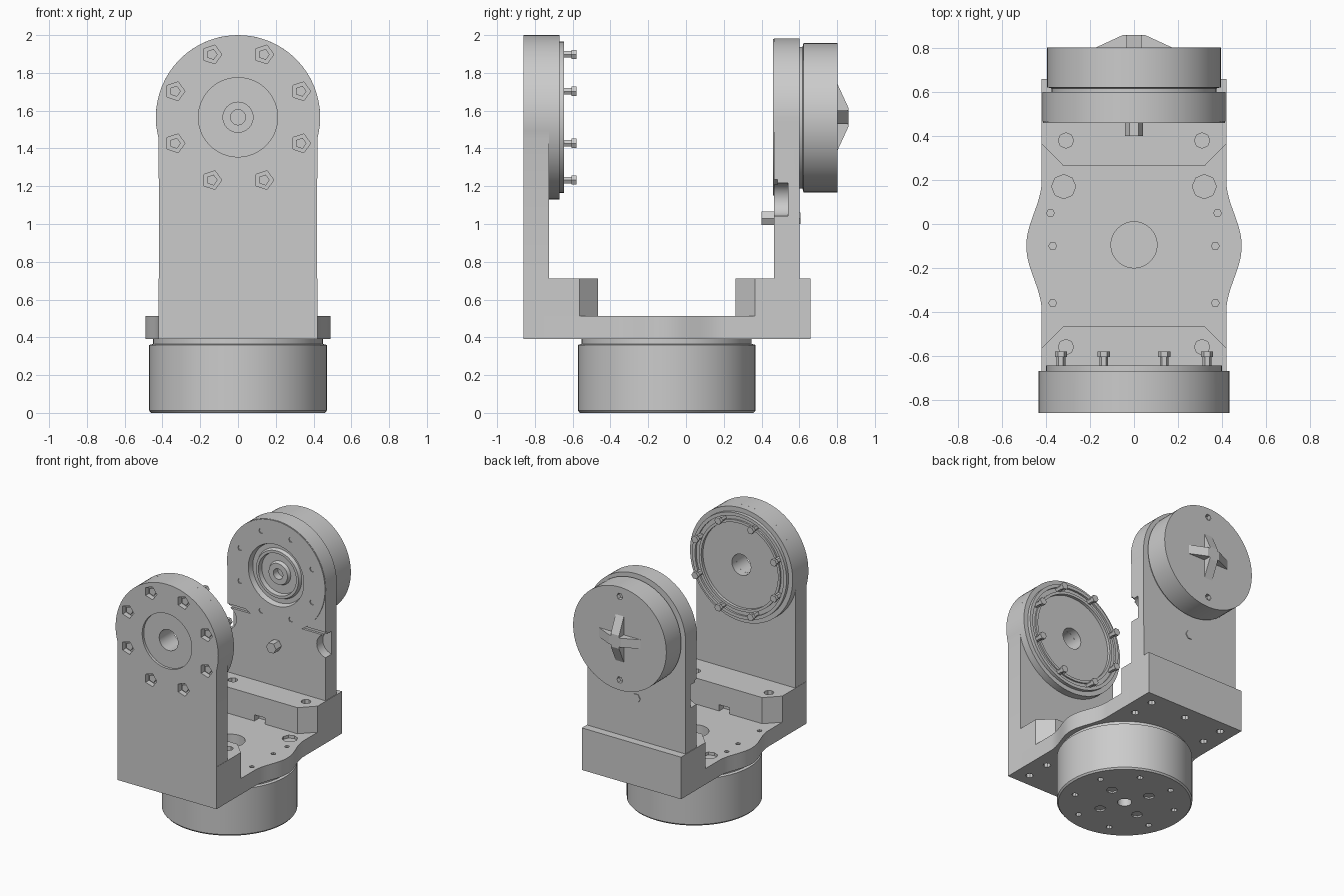
import bpy, bmesh, math
from mathutils import Vector

if "Cube" in bpy.data.objects:
    bpy.data.objects.remove(bpy.data.objects["Cube"])

PIVOT = 1.565          # height of the tilt axis
BASE_Y = -0.102        # centre of the pan motor


def finish(name, bm, smooth=True):
    bmesh.ops.remove_doubles(bm, verts=bm.verts, dist=1e-5)
    bmesh.ops.recalc_face_normals(bm, faces=bm.faces)
    me = bpy.data.meshes.new(name)
    bm.to_mesh(me)
    bm.free()
    ob = bpy.data.objects.new(name, me)
    bpy.context.collection.objects.link(ob)
    if smooth:
        shade(ob)
    return ob


def shade(ob):
    bpy.ops.object.select_all(action='DESELECT')
    bpy.context.view_layer.objects.active = ob
    ob.select_set(True)
    bpy.ops.object.shade_smooth_by_angle(angle=math.radians(25))


def put(axis, u, v, h):
    return {'z': Vector((u, v, h)), 'y': Vector((u, h, v)), 'x': Vector((h, u, v))}[axis]


def prism(name, pts, axis, a, b, smooth=True):
    """Extrude a flat outline along an axis from a to b."""
    bm = bmesh.new()
    lo = [bm.verts.new(put(axis, u, v, a)) for u, v in pts]
    hi = [bm.verts.new(put(axis, u, v, b)) for u, v in pts]
    n = len(pts)
    bm.faces.new(lo)
    bm.faces.new(hi)
    for i in range(n):
        j = (i + 1) % n
        bm.faces.new((lo[i], lo[j], hi[j], hi[i]))
    return finish(name, bm, smooth)


def circle(u, v, r, n):
    return [(u + r * math.cos(math.tau * i / n), v + r * math.sin(math.tau * i / n)) for i in range(n)]


def cyl(name, axis, u, v, r, a, b, n=32, smooth=True):
    return prism(name, circle(u, v, r, n), axis, a, b, smooth)


def lathe(name, axis, u, v, profile, n=64):
    """Spin a closed ring section (radius, height) about an axis."""
    bm = bmesh.new()
    rings = [[bm.verts.new(put(axis, p, q, h)) for p, q in circle(u, v, r, n)] for r, h in profile]
    for k in range(len(rings)):
        A, B = rings[k], rings[(k + 1) % len(rings)]
        for i in range(n):
            j = (i + 1) % n
            bm.faces.new((A[i], A[j], B[j], B[i]))
    return finish(name, bm)


def box(x0, x1, y0, y1, z0, z1):
    return prism("cutter", [(x0, y0), (x1, y0), (x1, y1), (x0, y1)], 'z', z0, z1)


def cut(ob, cutters, op='DIFFERENCE'):
    """Apply a boolean per helper, then remove the helpers."""
    for c in cutters:
        c.hide_render = True
        m = ob.modifiers.new("cut", 'BOOLEAN')
        m.operation, m.object, m.solver = op, c, 'EXACT'
    dg = bpy.context.evaluated_depsgraph_get()
    me = bpy.data.meshes.new_from_object(ob.evaluated_get(dg))
    ob.modifiers.clear()
    ob.data = me
    for c in cutters:
        bpy.data.objects.remove(c)
    shade(ob)


def around(n, r, start, u, v):
    return [(u + r * math.cos(start + math.tau * i / n), v + r * math.sin(start + math.tau * i / n))
            for i in range(n)]


def drill(axis, spots, r, a, b, n=8):
    return [cyl("cutter", axis, u, v, r, a, b, n) for u, v in spots]


def both(*spots):
    return [(s * x, y) for x, y in spots for s in (1, -1)]


def arm_outline(w, z0, r, tilt):
    arc = [math.radians(-tilt + (180 + 2 * tilt) * i / 40) for i in range(41)]
    return [(-w, z0), (w, z0)] + [(r * math.cos(t), PIVOT + r * math.sin(t)) for t in arc]


# pan motor under the bracket
pan = lathe("pan_motor", 'z', 0, BASE_Y,
            [(0.05, 0.06), (0.05, 0), (0.46, 0), (0.47, 0.012), (0.47, 0.36), (0.45, 0.365), (0.45, 0.39), (0, 0.39), (0, 0.06)])
cut(pan, drill('z', around(8, 0.36, 0.39, 0, BASE_Y), 0.022, -0.1, 0.05)
    + drill('z', around(4, 0.19, 0.4, 0, BASE_Y), 0.04, -0.1, 0.012))

# bracket floor with bulged sides
side = [(0.42, -0.86)]
for i in range(25):
    y = -0.4 + 0.6 * i / 24
    side.append((0.42 + 0.035 * (1 + math.cos(math.pi * (y + 0.1) / 0.3)), y))
side.append((0.42, 0.66))
floor = prism("bracket_floor", side + [(-x, y) for x, y in reversed(side)], 'z', 0.39, 0.512)
cut(floor, [cyl("cutter", 'z', 0, -0.095, 0.105, 0.3, 0.6, 32)]
    + drill('z', both((0.38, 0.05), (0.37, -0.1), (0.37, -0.36)), 0.018, 0.44, 0.6, 6)
    + drill('z', both((0.32, 0.17)), 0.055, 0.49, 0.6, 8)
    + drill('z', both((0.31, 0.38), (0.31, 0.56), (0.31, -0.57), (0.31, -0.76))
            + [(0, 0.55), (0, -0.74)], 0.028, 0.3, 0.44))

# chamfered arm feet
front_foot = prism("front_foot", [(-0.42, -0.86), (0.42, -0.86), (0.42, -0.565), (0.32, -0.465),
                                  (-0.32, -0.465), (-0.42, -0.565)], 'z', 0.512, 0.712)
back_foot = prism("back_foot", [(-0.42, 0.66), (0.42, 0.66), (0.42, 0.365), (0.32, 0.263),
                                (-0.32, 0.263), (-0.42, 0.365)], 'z', 0.512, 0.712)
cut(front_foot, drill('z', both((0.31, -0.56)), 0.035, 0.64, 0.8)
    + [box(-0.045, 0.045, -0.52, -0.4, 0.5, 0.56)])
cut(back_foot, drill('z', both((0.31, 0.38)), 0.035, 0.64, 0.8)
    + [box(-0.045, 0.045, 0.2, 0.32, 0.5, 0.56)])

# front arm with counterbored screw circle
bolts = around(8, 0.36, math.pi / 8, 0, PIVOT)
front_arm = prism("front_arm", arm_outline(0.418, 0.712, 0.435, 15), 'y', -0.86, -0.725)
cut(front_arm, [cyl("cutter", 'y', 0, PIVOT, 0.21, -0.95, -0.84, 48),
                cyl("cutter", 'y', 0, PIVOT, 0.08, -0.95, -0.6, 24)]
    + drill('y', bolts, 0.052, -0.95, -0.82, 5))
lathe("front_bearing_ring", 'y', 0, PIVOT,
      [(0.08, -0.725), (0.08, -0.67), (0.325, -0.67), (0.325, -0.648), (0.345, -0.648), (0.345, -0.66),
       (0.375, -0.66), (0.375, -0.645), (0.4, -0.645), (0.4, -0.67), (0.435, -0.67), (0.435, -0.725)])
for u, v in bolts:
    cyl("screw_head", 'y', u, v, 0.03, -0.84, -0.81, 5, False)
    cyl("screw_pin", 'y', u, v, 0.02, -0.70, -0.59, 6, False)
    cyl("screw_tip", 'y', u, v, 0.028, -0.605, -0.58, 6, False)

# back arm with side pockets, hub recess and rim holes
back_arm = prism("back_arm", arm_outline(0.415, 0.712, 0.417, 5), 'y', 0.467, 0.6)
cut(back_arm, [cyl("cutter", 'y', s * 0.43, 1.13, 0.09, 0.4, 0.54, 20) for s in (1, -1)]
    + [box(-0.5, 0.5, 0.45, 0.485, 1.21, 1.235)])
disc = lathe("back_arm_hub", 'y', 0, PIVOT,
             [(0, 0.54), (0, 0.60), (0.41, 0.60), (0.415, 0.46), (0.235, 0.46), (0.225, 0.5), (0.19, 0.5),
              (0.18, 0.475), (0.16, 0.475), (0.155, 0.51), (0.09, 0.51), (0.08, 0.485), (0.04, 0.485), (0.04, 0.54)])
cut(back_arm, [cyl("cutter", 'y', 0, PIVOT, 0.3, 0.4, 0.59, 48)])
cut(disc, drill('y', around(8, 0.33, math.pi / 8, 0, PIVOT), 0.02, 0.4, 0.52, 6))
cyl("back_arm_stop", 'y', 0, 1.03, 0.042, 0.40, 0.48, 6, False)
cyl("back_arm_screw", 'y', 0, 1.03, 0.035, 0.59, 0.606, 6, False)

# tilt motor behind the back arm
tilt = lathe("tilt_motor", 'y', 0, PIVOT - 0.003,
             [(0, 0.6), (0.375, 0.6), (0.375, 0.617), (0.395, 0.622), (0.395, 0.802), (0, 0.802)])
cut(tilt, drill('y', [(0, PIVOT + 0.32), (0, PIVOT - 0.32)], 0.025, 0.77, 0.9, 6))

# raised cross on the motor cap
ridge = [(-0.18, 0.80), (0.18, 0.80), (0.05, 0.86), (-0.05, 0.86)]
prism("cap_cross_bar", [(u, y) for u, y in ridge], 'z', PIVOT - 0.035, PIVOT + 0.035, False)
prism("cap_upright_bar", [(y, PIVOT + u) for u, y in ridge], 'x', -0.035, 0.035, False)
